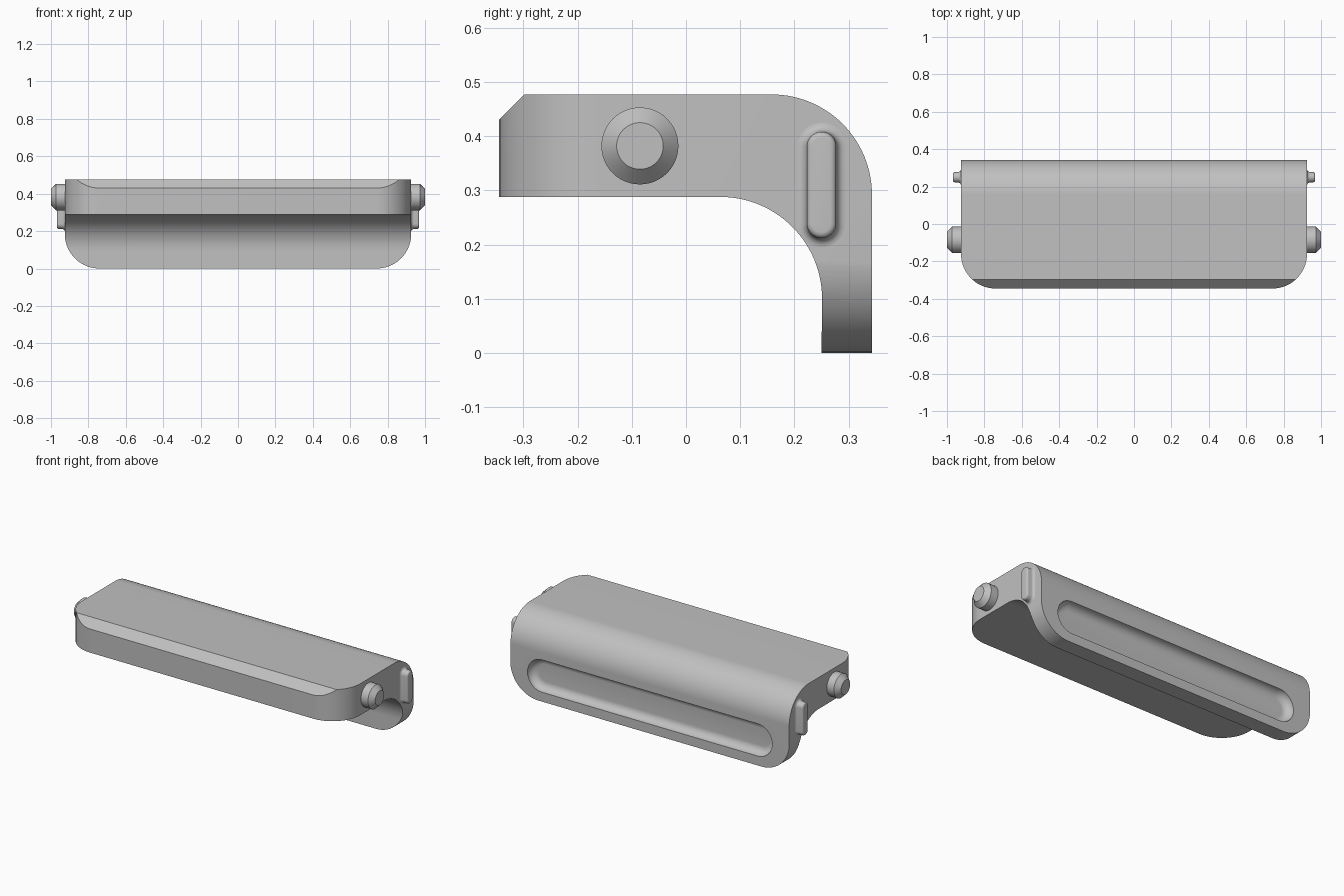
import bpy, bmesh
from math import sin, cos, pi, radians
from mathutils import Vector

cube = bpy.data.objects.get("Cube")
if cube:
    bpy.data.objects.remove(cube, do_unlink=True)

grey = bpy.data.materials.new("plain_grey")
grey.use_nodes = True
colour = (0.53, 0.53, 0.53, 1)
grey.diffuse_color = colour
grey.node_tree.nodes["Principled BSDF"].inputs["Base Color"].default_value = colour

HALF_W, CORNER = 0.925, 0.185


def arc(cx, cy, r, start, end, steps=20):
    """Points on an arc, angles in degrees."""
    angles = [radians(start + (end - start) * i / steps) for i in range(steps + 1)]
    return [(cx + r * cos(a), cy + r * sin(a)) for a in angles]


def loft(name, rings):
    """Closed solid through rings of equal point count."""
    bm = bmesh.new()
    loops = [[bm.verts.new(p) for p in ring] for ring in rings]
    for a, b in zip(loops, loops[1:]):
        for i in range(len(a)):
            j = (i + 1) % len(a)
            bm.faces.new((a[i], a[j], b[j], b[i]))
    bm.faces.new(loops[0][::-1])
    bm.faces.new(loops[-1])
    bmesh.ops.recalc_face_normals(bm, faces=bm.faces)
    mesh = bpy.data.meshes.new(name)
    bm.to_mesh(mesh)
    bm.free()
    mesh.materials.append(grey)
    ob = bpy.data.objects.new(name, mesh)
    bpy.context.collection.objects.link(ob)
    return ob


def activate(ob):
    bpy.ops.object.select_all(action='DESELECT')
    ob.select_set(True)
    bpy.context.view_layer.objects.active = ob


def smooth(ob):
    activate(ob)
    bpy.ops.object.shade_smooth_by_angle(angle=radians(30))


def cut(ob, cutter, operation):
    cutter.hide_render = True
    mod = ob.modifiers.new("cut", 'BOOLEAN')
    mod.operation, mod.object, mod.solver = operation, cutter, 'EXACT'
    activate(ob)
    bpy.ops.object.modifier_apply(modifier=mod.name)
    bpy.data.objects.remove(cutter, do_unlink=True)


def slot(name, layers, centre, straight, along, across, out):
    """Stack of stadium outlines; each layer is (height, radius)."""
    centre, along, across, out = map(Vector, (centre, along, across, out))
    rings = []
    for height, r in layers:
        outline = arc(straight, 0, r, -90, 90) + arc(-straight, 0, r, 90, 270)
        if straight == 0:
            outline = arc(0, 0, r, 0, 360, 48)[:-1]
        rings.append([centre + along * u + across * v + out * height for u, v in outline])
    return loft(name, rings)


# Bent body: side profile swept across the width
profile = [(-0.345, 0.288), (-0.345, 0.43), (-0.298, 0.477)]
profile += arc(0.158, 0.292, 0.185, 90, 0, 28)
profile += [(0.343, 0), (0.25, 0)]
profile += arc(0.063, 0.1, 0.188, 0, 90, 28)
body = loft("bent_body", [[(x, y, z) for y, z in profile] for x in (-1.1, 1.1)])


def rounded(half, low, r):
    """Outline with two rounded corners at the low end."""
    return ([(half, 1), (-half, 1)] + arc(r - half, low + r, r, 180, 270)
            + arc(half - r, low + r, r, 270, 360))


# Rounded corners of the front lip and of the lower flange
plan = rounded(HALF_W, -0.345, CORNER)
cut(body, loft("plan_cutter", [[(x, y, z) for x, y in plan] for z in (-1, 1.5)]), 'INTERSECT')
flange = rounded(HALF_W + 0.001, 0, CORNER)
cut(body, loft("flange_cutter", [[(x, y, z) for x, z in flange] for y in (-1, 1)]), 'INTERSECT')

# Long finger groove with a filleted floor on the back
depth = 0.045
fillet = [(-depth * sin(t), 0.097 - depth * (1 - cos(t)))
          for t in [i * pi / 20 for i in range(11)]]
groove = slot("groove_cutter", [(0.05, 0.097)] + fillet, (0, 0.343, 0.153), 0.715,
              (1, 0, 0), (0, 0, 1), (0, 1, 0))
cut(body, groove, 'DIFFERENCE')
smooth(body)

# Pivot pins and snap ridges on both ends
for side, label in ((1, "left"), (-1, "right")):
    base, out = side * HALF_W, (side, 0, 0)
    smooth(slot(label + "_pivot_pin", [(-0.02, 0.071), (0.047, 0.071), (0.075, 0.043)],
                (base, -0.085, 0.382), 0, (0, 1, 0), (0, 0, 1), out))
    flare = [(0.016 * (1 - cos(t)), 0.044 - 0.016 * sin(t))
             for t in [i * pi / 12 for i in range(7)]]
    tip = [(0.034 + 0.01 * sin(t), 0.016 + 0.011 * cos(t))
           for t in [i * pi / 12 for i in range(7)]]
    smooth(slot(label + "_snap_ridge", [(-0.02, 0.044)] + flare + tip,
                (base, 0.25, 0.31), 0.071, (0, 0, 1), (0, 1, 0), out))
